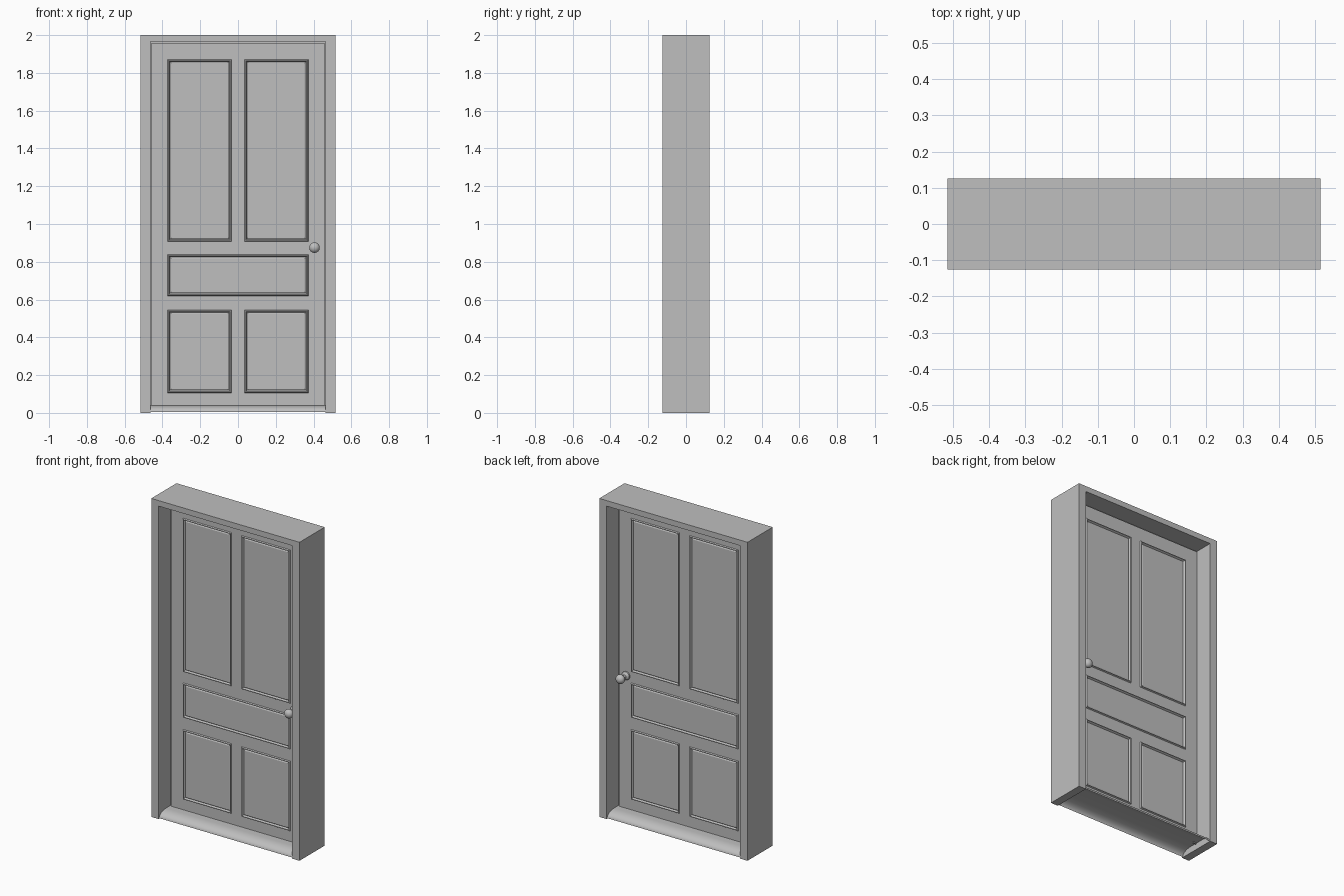
import bpy, bmesh, math
from mathutils import Matrix

if "Cube" in bpy.data.objects:
    bpy.data.objects.remove(bpy.data.objects["Cube"], do_unlink=True)

GREY = (0.52, 0.52, 0.52, 1)
mat = bpy.data.materials.new("plain grey")
mat.use_nodes = True
mat.diffuse_color = GREY
mat.node_tree.nodes["Principled BSDF"].inputs["Base Color"].default_value = GREY

HALF_W, HALF_D, TOP = 0.515, 0.125, 2.0
OPEN_W, OPEN_TOP = 0.464, 1.965
DOOR_Y = 0.014


def finish(name, bm, smooth=False, recalc=True):
    if recalc:
        bmesh.ops.recalc_face_normals(bm, faces=bm.faces)
    me = bpy.data.meshes.new(name)
    bm.to_mesh(me)
    bm.free()
    ob = bpy.data.objects.new(name, me)
    bpy.context.collection.objects.link(ob)
    me.materials.append(mat)
    if smooth:
        bpy.ops.object.select_all(action='DESELECT')
        ob.select_set(True)
        bpy.context.view_layer.objects.active = ob
        bpy.ops.object.shade_smooth_by_angle(angle=math.radians(40))
    return ob


def arch(name, w, top, inner_w, inner_top, bottom, depth):
    """Upside-down U outline in x/z, extruded through y."""
    half = [(w, top), (w, bottom), (inner_w, bottom), (inner_w, inner_top)]
    outline = half + [(-x, z) for x, z in reversed(half)]
    bm = bmesh.new()
    face = bm.faces.new([bm.verts.new((x, -depth, z)) for x, z in outline])
    out = bmesh.ops.extrude_face_region(bm, geom=[face])["geom"]
    bmesh.ops.translate(bm, vec=(0, 2 * depth, 0),
                        verts=[g for g in out if isinstance(g, bmesh.types.BMVert)])
    return finish(name, bm)


# Frame and the thin stop closing the gap around the door
arch("door_frame", HALF_W, TOP, OPEN_W, OPEN_TOP, 0, HALF_D)
arch("door_stop", OPEN_W + 0.01, OPEN_TOP + 0.01, 0.44, 1.945, 0.035, 0.005)

# Threshold: hollow rounded sheet
bm = bmesh.new()
curve = []
for i in range(9):
    a = math.radians(90 * i / 8)
    curve.append((-0.05 - 0.07 * math.cos(a), 0.004 + 0.037 * math.sin(a)))
curve += [(-y, z) for y, z in reversed(curve)]
rows = [[bm.verts.new((x, y, z)) for y, z in curve] for x in (-OPEN_W, OPEN_W)]
for i in range(len(curve) - 1):
    bm.faces.new((rows[0][i], rows[1][i], rows[1][i + 1], rows[0][i + 1]))
finish("threshold", bm, smooth=True)

# Door leaf: front half with five moulded panels, mirrored to the back
xs = [-0.457, -0.373, -0.034, 0.034, 0.373, 0.457]
zs = [0.041, 0.106, 0.546, 0.62, 0.838, 0.907, 1.872, 1.957]
bm = bmesh.new()
grid = [[bm.verts.new((x, -DOOR_Y, z)) for x in xs] for z in zs]
panels, middle = [], []
for r in range(len(zs) - 1):
    for c in range(len(xs) - 1):
        f = bm.faces.new((grid[r][c], grid[r][c + 1], grid[r + 1][c + 1], grid[r + 1][c]))
        if r in (1, 5) and c in (1, 3):
            panels.append(f)
        if r == 3 and 0 < c < 4:
            middle.append(f)
panels += bmesh.ops.dissolve_faces(bm, faces=middle)["region"]
rim = [e for e in bm.edges if e.is_boundary]
bm.normal_update()
for thickness, depth in ((0.004, 0.007), (0.004, 0), (0.006, -0.011), (0.006, 0.003)):
    bmesh.ops.inset_individual(bm, faces=panels, thickness=thickness, depth=depth,
                               use_even_offset=True)
    bm.normal_update()
out = bmesh.ops.extrude_edge_only(bm, edges=rim)["geom"]
for v in out:
    if isinstance(v, bmesh.types.BMVert):
        v.co.y = 0
door = finish("door_leaf", bm, recalc=False)
mirror = door.modifiers.new("Mirror", 'MIRROR')
mirror.use_axis = (False, True, False)


# Knobs: rose, neck and ball turned around the y axis
def knob(name, side):
    profile = [(0, 0), (0.026, 0), (0.026, 0.008), (0.02, 0.015), (0.011, 0.018), (0.011, 0.036)]
    for i in range(1, 12):
        a = math.radians(180 - 25 - 155 * i / 11)
        profile.append((0.028 * math.sin(a), 0.06 - 0.024 * -math.cos(a)))
    bm = bmesh.new()
    verts = [bm.verts.new((r, 0, h)) for r, h in profile]
    edges = [bm.edges.new(p) for p in zip(verts, verts[1:])]
    bmesh.ops.spin(bm, geom=verts + edges, cent=(0, 0, 0), axis=(0, 0, 1),
                   angle=math.tau, steps=24, use_merge=True)
    bmesh.ops.remove_doubles(bm, verts=bm.verts, dist=0.0002)
    turn = Matrix.Rotation(-side * math.pi / 2, 4, 'X')
    bmesh.ops.transform(bm, verts=bm.verts,
                        matrix=Matrix.Translation((0.405, side * DOOR_Y, 0.875)) @ turn)
    return finish(name, bm, smooth=True)


knob("front_knob", -1)
knob("back_knob", 1)
